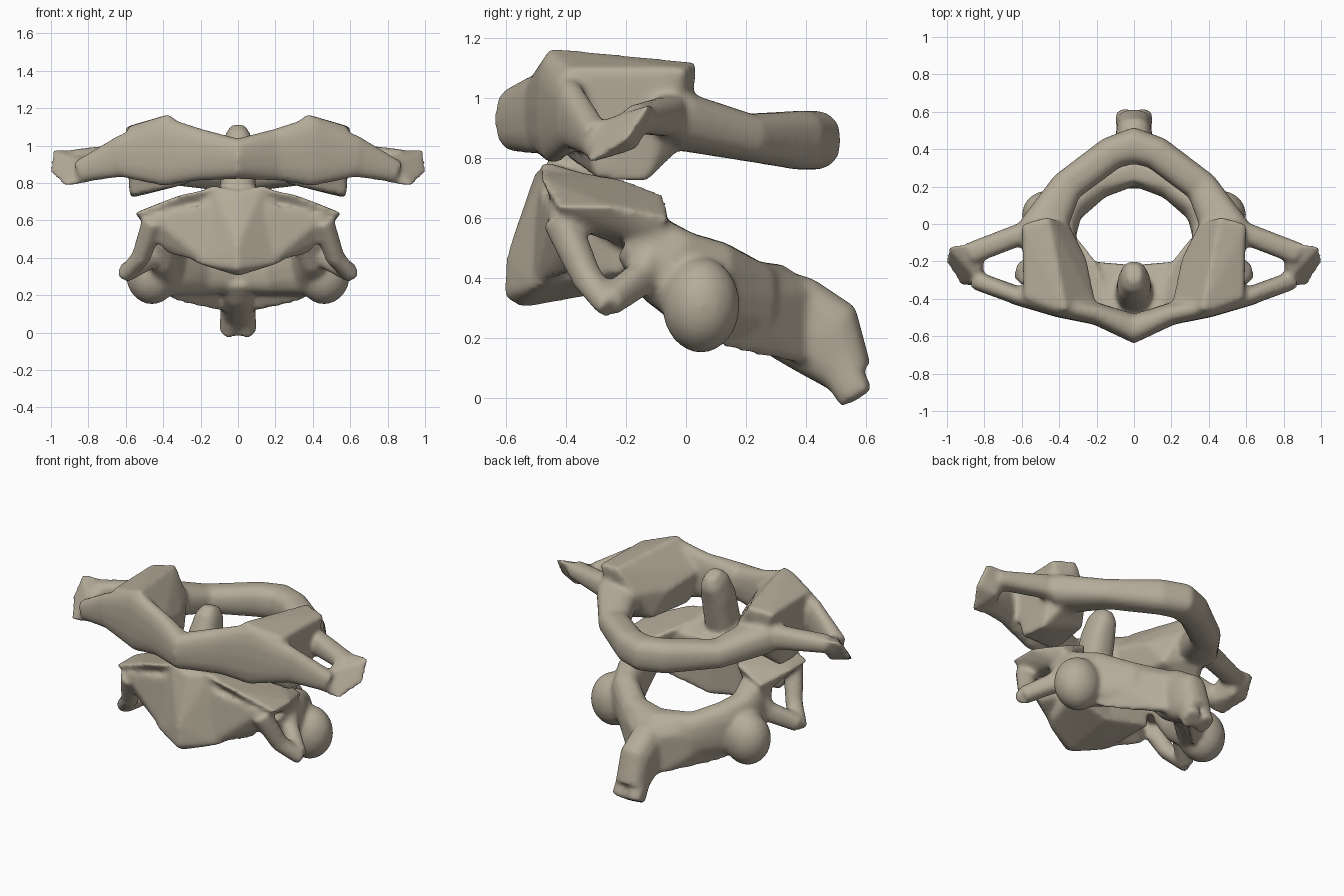
import bpy
import bmesh
import math
from mathutils import Matrix, Vector

if "Cube" in bpy.data.objects:
    bpy.data.objects.remove(bpy.data.objects["Cube"])

bone = bpy.data.materials.new("warm_grey_bone")
bone_colour = (0.46, 0.41, 0.32, 1)
bone.diffuse_color = bone_colour
bone.use_nodes = True
bone.node_tree.nodes["Principled BSDF"].inputs["Base Color"].default_value = bone_colour
bone.node_tree.nodes["Principled BSDF"].inputs["Roughness"].default_value = 0.7


def flip(point):
    """Reflect a point to the other side of the body."""
    return (-point[0], *point[1:])


def tube(bm, path, up=(0, 0, 1), sides=14):
    """Sweep a rounded section along (x, y, z, half width, half height) stations."""
    rings = []
    last = len(path) - 1
    for i, (x, y, z, width, height) in enumerate(path):
        before = Vector(path[max(i - 1, 0)][:3])
        after = Vector(path[min(i + 1, last)][:3])
        along = (after - before).normalized()
        side = along.cross(Vector(up)).normalized()
        rise = side.cross(along)
        ring = []
        for k in range(sides):
            angle = math.tau * k / sides
            c, s = math.cos(angle), math.sin(angle)
            across = math.copysign(abs(c) ** 0.8, c) * width
            upward = math.copysign(abs(s) ** 0.8, s) * height
            ring.append(bm.verts.new(Vector((x, y, z)) + side * across + rise * upward))
        rings.append(ring)
    for ring, following in zip(rings, rings[1:]):
        for k in range(sides):
            j = (k + 1) % sides
            bm.faces.new((ring[k], ring[j], following[j], following[k]))
    bm.faces.new(rings[0][::-1])
    bm.faces.new(rings[-1])


def tube_pair(bm, path):
    """Sweep the same path on the left and the right."""
    tube(bm, path)
    tube(bm, [flip(point) for point in path])


def arch(bm, path):
    """Sweep across the midline; the path starts at x = 0."""
    tube(bm, [flip(point) for point in path[:0:-1]] + path)


def mass(bm, points):
    """Wrap a convex solid around a few corner points."""
    corners = [bm.verts.new(point) for point in points]
    bmesh.ops.convex_hull(bm, input=corners)


def mass_pair(bm, points):
    """Build the same solid on the left and the right."""
    mass(bm, points)
    mass(bm, [flip(point) for point in points])


def lobe_pair(bm, centre, radii):
    """Place a rounded lobe on the left and the right."""
    for middle in (centre, flip(centre)):
        placement = Matrix.LocRotScale(Vector(middle), None, Vector(radii))
        bmesh.ops.create_icosphere(bm, subdivisions=3, radius=1, matrix=placement)


def finish(bm, name):
    """Fuse the overlapping parts into one smooth bone."""
    loose = [vert for vert in bm.verts if not vert.link_faces]
    bmesh.ops.delete(bm, geom=loose, context='VERTS')
    bmesh.ops.recalc_face_normals(bm, faces=bm.faces[:])
    mesh = bpy.data.meshes.new(name)
    bm.to_mesh(mesh)
    bm.free()
    obj = bpy.data.objects.new(name, mesh)
    bpy.context.collection.objects.link(obj)
    fuse = obj.modifiers.new("fuse", 'REMESH')
    fuse.mode = 'VOXEL'
    fuse.voxel_size = 0.013
    soften = obj.modifiers.new("soften", 'SMOOTH')
    soften.factor = 0.5
    soften.iterations = 12
    bpy.context.view_layer.update()
    graph = bpy.context.evaluated_depsgraph_get()
    fused = bpy.data.meshes.new_from_object(obj.evaluated_get(graph))
    obj.modifiers.clear()
    obj.data = fused
    fused.name = name
    fused.materials.clear()
    fused.materials.append(bone)
    for face in fused.polygons:
        face.material_index = 0
        face.use_smooth = True


# Upper ring vertebra
bm = bmesh.new()
# rear arch
arch(bm, [(0, .42, .86, .1, .1), (.12, .38, .86, .09, .1),
          (.36, .2, .87, .09, .08), (.5, -.05, .93, .13, .1)])
# front arch
arch(bm, [(0, -.56, .93, .08, .11), (.2, -.48, .95, .06, .14),
          (.4, -.44, .97, .06, .19), (.64, -.38, .94, .05, .11)])
# side masses with inward sloping cups
mass_pair(bm, [(.36, -.47, 1.17), (.59, -.4, 1.1), (.6, 0, 1.1), (.46, .04, 1.12),
               (.35, 0, .97), (.25, -.2, .95), (.2, -.44, 1), (.58, -.3, .73),
               (.57, -.13, .72), (.5, 0, .85), (.3, -.1, .8), (.25, -.4, .8)])
# side processes: front bar, rear bar, tip
tube_pair(bm, [(.5, -.4, .95, .06, .14), (.63, -.38, .94, .05, .11), (.85, -.3, .86, .05, .06)])
tube_pair(bm, [(.5, -.05, .94, .08, .09), (.62, -.06, .94, .06, .07), (.88, -.16, .93, .06, .05)])
mass_pair(bm, [(.8, -.33, .8), (.93, -.33, .78), (1.01, -.2, .86), (1, -.12, .98),
               (.88, -.1, .98), (.8, -.15, .96), (.83, -.3, .92), (.88, -.16, .83)])
finish(bm, "upper_vertebra")

# Lower vertebra with peg
bm = bmesh.new()
# upright peg, leaning back
tube(bm, [(0, -.38, .7, .1, .1), (0, -.32, .95, .09, .1),
          (0, -.28, 1.05, .07, .09), (0, -.26, 1.1, .04, .05)], up=(0, 1, 0))
# body with keel in front
mass_pair(bm, [(0, -.5, .76), (.14, -.47, .79), (0, -.6, .47), (0, -.61, .34), (0, -.55, .3),
               (.22, -.5, .37), (.28, -.2, .42), (.24, -.2, .7), (.3, -.4, .7),
               (0, -.22, .36), (0, -.22, .7)])
# upper joint shelves
mass_pair(bm, [(.1, -.49, .78), (.2, -.2, .73), (.3, -.49, .74), (.55, -.43, .64),
               (.55, -.25, .64), (.48, -.05, .6), (.3, -.07, .68),
               (.47, -.4, .57), (.46, -.1, .52), (.27, -.2, .5)])
# flared lower front wings
mass_pair(bm, [(.15, -.52, .36), (.15, -.49, .7), (.47, -.45, .62), (.46, -.4, .5),
               (.38, -.39, .42), (.2, -.3, .5)])
# side processes around the openings
tube_pair(bm, [(.45, -.42, .6, .06, .06), (.52, -.33, .4, .05, .05), (.61, -.25, .3, .05, .04)])
tube_pair(bm, [(.4, -.1, .47, .07, .09), (.47, -.15, .4, .05, .06), (.6, -.26, .32, .05, .05)])
# rear arch
arch(bm, [(0, .29, .33, .09, .12), (.2, .22, .33, .09, .13), (.36, .08, .36, .09, .17),
          (.4, -.06, .44, .09, .14), (.38, -.16, .54, .09, .1)])
# broad plates joining the arch to the spine
mass_pair(bm, [(0, .23, .45), (0, .42, .4), (0, .44, .1), (.1, .4, .12), (.1, .4, .35),
               (.32, .17, .46), (.4, .16, .36), (.36, .1, .17)])
# lower joint lobes
lobe_pair(bm, (.46, .05, .31), (.14, .13, .16))
# rear spine with split end
tube(bm, [(0, .24, .34, .1, .11), (0, .35, .27, .1, .15), (0, .46, .2, .1, .15),
          (0, .55, .07, .09, .08)])
tube_pair(bm, [(.03, .48, .16, .06, .08), (.05, .57, 0, .05, .06)])
finish(bm, "lower_vertebra")
